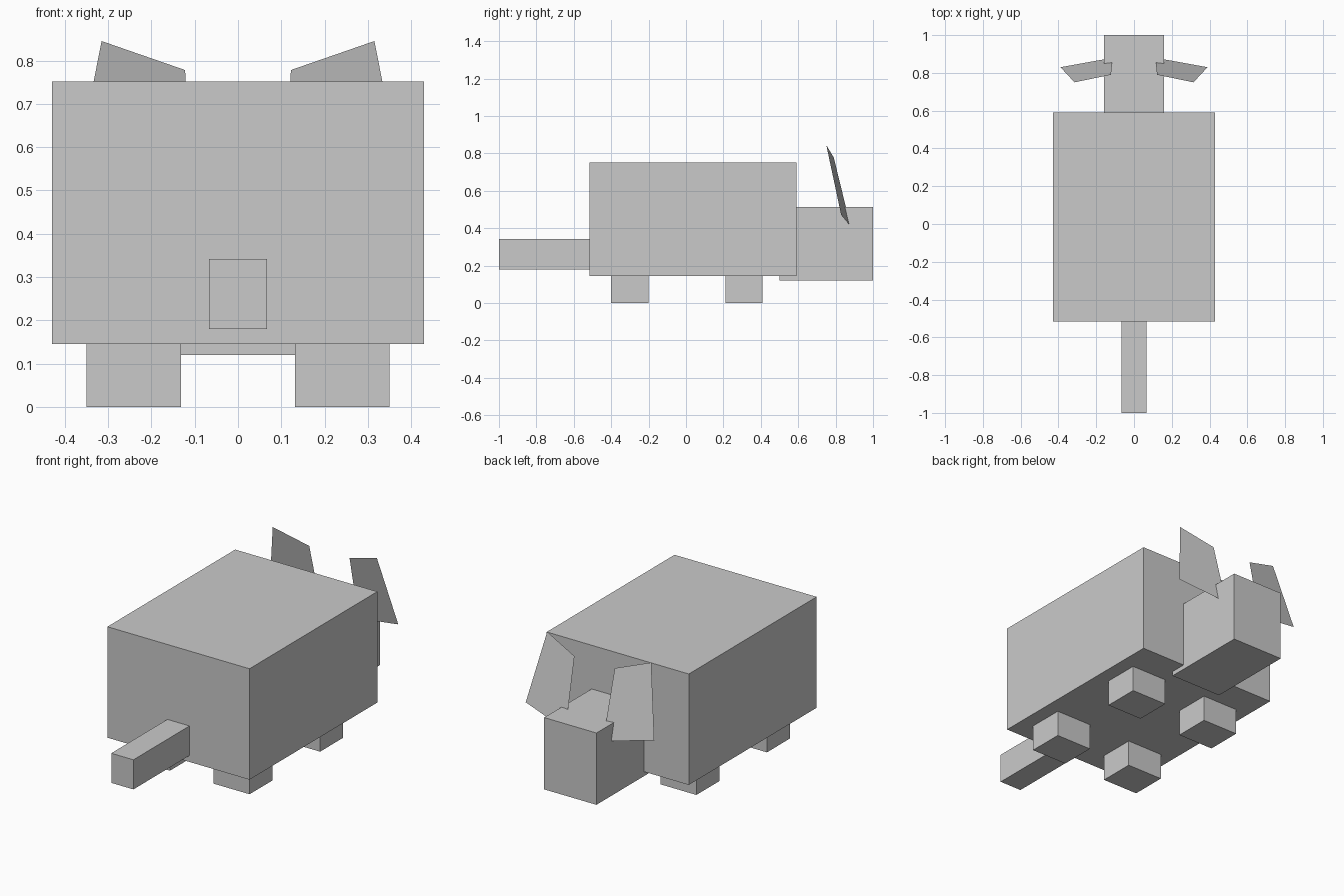
import bpy
import bmesh

cube = bpy.data.objects.get("Cube")
if cube:
    bpy.data.objects.remove(cube, do_unlink=True)

# Single plain grey
grey = bpy.data.materials.new("plain grey")
grey.use_nodes = True
colour = (0.59, 0.59, 0.59, 1)
grey.diffuse_color = colour
grey.node_tree.nodes["Principled BSDF"].inputs["Base Color"].default_value = colour


def add_object(name, bm):
    mesh = bpy.data.meshes.new(name)
    bm.to_mesh(mesh)
    bm.free()
    mesh.materials.append(grey)
    obj = bpy.data.objects.new(name, mesh)
    bpy.context.collection.objects.link(obj)
    return obj


def box(name, x, y, z):
    """Box from its (low, high) extents on each axis."""
    bm = bmesh.new()
    bmesh.ops.create_cube(bm, size=1)
    for v in bm.verts:
        v.co = [low + (high - low) * (c + 0.5)
                for c, (low, high) in zip(v.co, (x, y, z))]
    return add_object(name, bm)


# Body, head and tail
box("body", (-0.43, 0.43), (-0.515, 0.59), (0.145, 0.752))
box("head", (-0.158, 0.158), (0.5, 1.0), (0.12, 0.513))
box("tail", (-0.067, 0.067), (-1.0, -0.5), (0.18, 0.342))

# Legs and flat ears, mirrored left and right
ear_outline = [(0.315, 0.75, 0.845), (0.122, 0.79, 0.778),
               (0.113, 0.88, 0.41), (0.389, 0.83, 0.47)]
for side, sign in (("left", 1), ("right", -1)):
    for end, y in (("front", -0.3), ("back", 0.31)):
        x = sorted((sign * 0.132, sign * 0.35))
        box(f"{end}_{side}_leg", x, (y - 0.1, y + 0.1), (0, 0.147))

    bm = bmesh.new()
    corners = [bm.verts.new((sign * x, y, z)) for x, y, z in ear_outline]
    bm.faces.new(corners[::sign])
    add_object(f"{side}_ear", bm)
